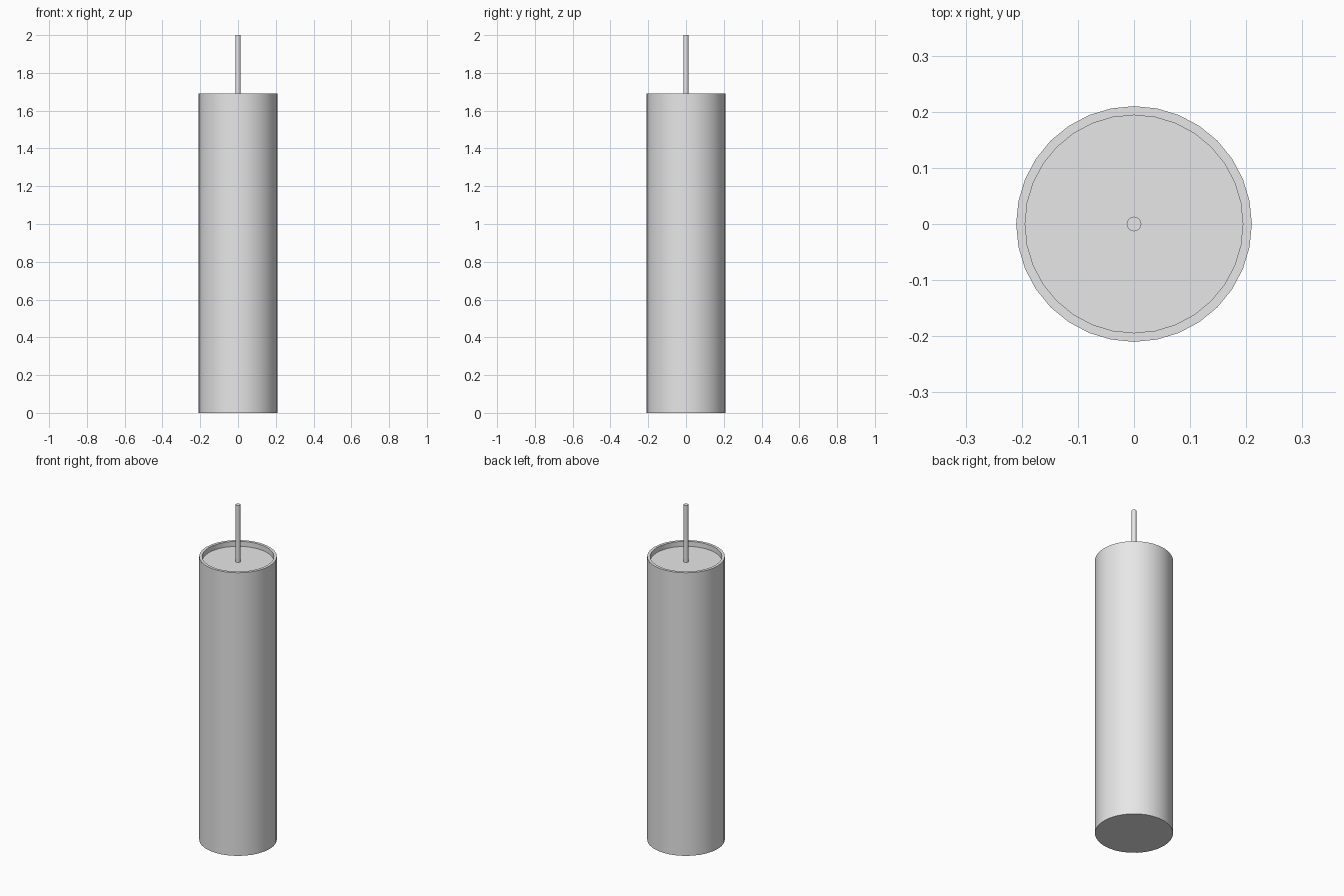
import bpy
import bmesh
import math

cube = bpy.data.objects.get("Cube")
if cube:
    bpy.data.objects.remove(cube, do_unlink=True)

SIDES = 32
RADIUS, INNER = 0.21, 0.194
BODY_TOP, RECESS = 1.69, 0.03
ROD_RADIUS, ROD_TOP = 0.013, 2.0

grey = bpy.data.materials.new("light grey")
grey.use_nodes = True
colour = (0.8, 0.8, 0.8, 1)
grey.diffuse_color = colour
grey.node_tree.nodes["Principled BSDF"].inputs["Base Color"].default_value = colour


def turned(name, profile, sides):
    """Turn a (radius, height) profile around z and cap both ends."""
    bm = bmesh.new()
    rings = []
    for r, z in profile:
        angles = [math.tau * i / sides for i in range(sides)]
        rings.append([bm.verts.new((r * math.cos(a), r * math.sin(a), z)) for a in angles])
    for low, high in zip(rings, rings[1:]):
        for i in range(sides):
            j = (i + 1) % sides
            bm.faces.new((low[i], low[j], high[j], high[i]))
    bm.faces.new(rings[0][::-1])
    bm.faces.new(rings[-1])
    bmesh.ops.recalc_face_normals(bm, faces=bm.faces)
    mesh = bpy.data.meshes.new(name)
    bm.to_mesh(mesh)
    bm.free()
    mesh.materials.append(grey)
    obj = bpy.data.objects.new(name, mesh)
    bpy.context.collection.objects.link(obj)
    bpy.ops.object.select_all(action="DESELECT")
    obj.select_set(True)
    bpy.context.view_layer.objects.active = obj
    bpy.ops.object.shade_smooth_by_angle(angle=math.radians(30))
    return obj


# Cylindrical shade with a raised rim around its sunken top
floor = BODY_TOP - RECESS
turned("lamp_body", [(RADIUS, 0), (RADIUS, BODY_TOP), (INNER, BODY_TOP), (INNER, floor)], SIDES)

# Thin rod rising from the sunken top
turned("hanging_rod", [(ROD_RADIUS, floor), (ROD_RADIUS, ROD_TOP)], SIDES)
